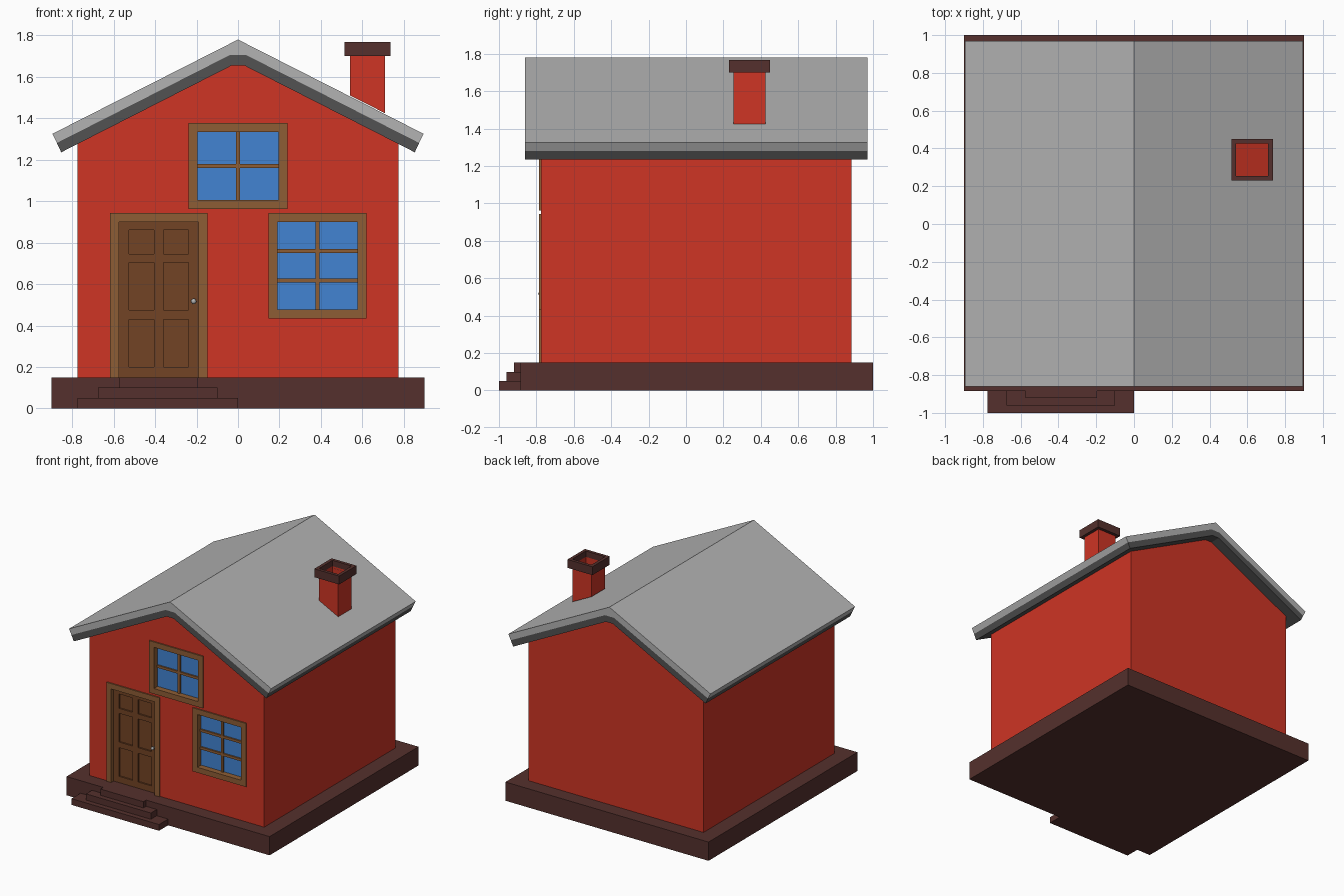
import bpy, bmesh
from mathutils import Vector

if "Cube" in bpy.data.objects:
    bpy.data.objects.remove(bpy.data.objects["Cube"])


def mat(name, r, g, b):
    m = bpy.data.materials.new(name)
    m.diffuse_color = (r, g, b, 1)
    m.use_nodes = True
    m.node_tree.nodes["Principled BSDF"].inputs["Base Color"].default_value = m.diffuse_color
    return m


RED = mat("red_wall", 0.62, 0.035, 0.018)
STONE = mat("dark_brown", 0.09, 0.03, 0.026)
WOOD = mat("frame_wood", 0.27, 0.11, 0.035)
DOOR = mat("door_wood", 0.17, 0.057, 0.018)
GLASS = mat("glass", 0.055, 0.23, 0.65)
DARK = mat("dark_grey", 0.085, 0.085, 0.085)
GREY = mat("grey", 0.45, 0.45, 0.45)


def finish(name, bm, material):
    bmesh.ops.recalc_face_normals(bm, faces=bm.faces)
    me = bpy.data.meshes.new(name)
    bm.to_mesh(me)
    bm.free()
    if material:
        me.materials.append(material)
    ob = bpy.data.objects.new(name, me)
    bpy.context.collection.objects.link(ob)
    return ob


def boxes(name, material, *spans):
    """One object made of boxes, each (x0, x1, y0, y1, z0, z1)."""
    bm = bmesh.new()
    for x0, x1, y0, y1, z0, z1 in spans:
        vs = bmesh.ops.create_cube(bm, size=1)["verts"]
        bmesh.ops.scale(bm, vec=(x1 - x0, y1 - y0, z1 - z0), verts=vs)
        bmesh.ops.translate(bm, vec=((x0 + x1) / 2, (y0 + y1) / 2, (z0 + z1) / 2), verts=vs)
    return finish(name, bm, material)


def prism(name, material, half, y0, y1):
    """Mirror a right-hand (x, z) profile in x and extrude it along y."""
    pts = half + [(-x, z) for x, z in reversed(half) if x > 0]
    bm = bmesh.new()
    face = bm.faces.new([bm.verts.new((x, y0, z)) for x, z in pts])
    ext = bmesh.ops.extrude_face_region(bm, geom=[face])["geom"]
    bmesh.ops.translate(bm, vec=(0, y1 - y0, 0),
                        verts=[g for g in ext if isinstance(g, bmesh.types.BMVert)])
    return finish(name, bm, material)


# Foundation and steps
boxes("foundation", STONE, (-0.9, 0.9, -0.885, 1.0, 0, 0.15))
boxes("steps", STONE,
      (-0.775, 0.0, -1.0, -0.88, 0, 0.05),
      (-0.675, -0.1, -0.96, -0.88, 0.05, 0.10),
      (-0.575, -0.195, -0.92, -0.88, 0.10, 0.15))

# Gabled walls
walls = prism("walls", RED, [(0.775, 0.15), (0.775, 1.278), (0.03, 1.658)], -0.775, 0.885)

# Roof covering and the darker layer under it
TOP, MID, LOW = (0.896, 1.325), (0.874, 1.281), (0.853, 1.236)
prism("roof", GREY, [(0.04, 1.705), MID, TOP, (0, 1.78)][::1], -0.86, 0.97)
prism("roof_underlayer", DARK, [(0.03, 1.655), LOW, MID, (0.04, 1.705)], -0.86, 0.97)

# Openings cut in the front wall (inner edges of door and window frames)
OPENINGS = {
    "door": (-0.575, -0.19, 0.15, 0.90),
    "upper_window": (-0.195, 0.195, 1.005, 1.335),
    "lower_window": (0.19, 0.577, 0.477, 0.90),
}
for x0, x1, z0, z1 in OPENINGS.values():
    cut = boxes("opening_cutter", None, (x0 - 0.01, x1 + 0.01, -0.9, -0.725, z0 - 0.01, z1 + 0.01))
    mod = walls.modifiers.new("opening", "BOOLEAN")
    mod.operation, mod.solver, mod.object = "DIFFERENCE", "EXACT", cut
    bpy.context.view_layer.objects.active = walls
    bpy.ops.object.modifier_apply(modifier=mod.name)
    bpy.data.objects.remove(cut)

FRONT, BACK, W = -0.785, -0.72, 0.043


def frame(name, x0, x1, z0, z1, sill):
    bottom = z0 - W if sill else z0
    parts = [(x0 - W, x0, FRONT, BACK, bottom, z1 + W),
             (x1, x1 + W, FRONT, BACK, bottom, z1 + W),
             (x0, x1, FRONT, BACK, z1, z1 + W)]
    if sill:
        parts.append((x0, x1, FRONT, BACK, z0 - W, z0))
    boxes(name + "_frame", WOOD, *parts)


def window(name, rows):
    x0, x1, z0, z1 = OPENINGS[name]
    frame(name, x0, x1, z0, z1, True)
    boxes(name + "_glass", GLASS, (x0, x1, -0.738, BACK, z0, z1))
    # Glazing bars
    xm = (x0 + x1) / 2
    bars = [(xm - 0.01, xm + 0.01, -0.75, BACK, z0, z1)]
    for i in range(1, rows):
        z = z0 + (z1 - z0) * i / rows
        bars += [(x0, xm - 0.01, -0.75, BACK, z - 0.01, z + 0.01),
                 (xm + 0.01, x1, -0.75, BACK, z - 0.01, z + 0.01)]
    boxes(name + "_bars", WOOD, *bars)


window("upper_window", 2)
window("lower_window", 3)

# Door with six sunken panels: slab, stiles and rails
x0, x1, z0, z1 = OPENINGS["door"]
frame("door", x0, x1, z0, z1, False)
xm = (x0 + x1) / 2
parts = [(x0, x1, -0.74, BACK, z0, z1)]
stiles = [(x0, x0 + 0.048), (xm - 0.024, xm + 0.024), (x1 - 0.048, x1)]
parts += [(a, b, -0.752, -0.735, z0, z1) for a, b in stiles]
for a, b in ((x0 + 0.048, xm - 0.024), (xm + 0.024, x1 - 0.048)):
    for r0, r1 in ((z0, 0.20), (0.43, 0.475), (0.705, 0.745), (0.86, z1)):
        parts.append((a, b, -0.752, -0.735, r0, r1))
boxes("door", DOOR, *parts)

# Door knob
bm = bmesh.new()
bmesh.ops.create_uvsphere(bm, u_segments=12, v_segments=8, radius=0.013)
bmesh.ops.translate(bm, vec=(-0.214, -0.777, 0.517), verts=bm.verts)
knob = finish("door_knob", bm, GREY)
for p in knob.data.polygons:
    p.use_smooth = True
boxes("knob_neck", GREY, (-0.219, -0.209, -0.772, -0.75, 0.512, 0.522))

# Open chimney shaft whose bottom follows the roof slope
bm = bmesh.new()
vs = bmesh.ops.create_cube(bm, size=0.17)["verts"]
for v in vs:
    v.co += Vector((0.625, 0.34, 0))
    v.co.z = 1.72 if v.co.z > 0 else 1.785 - 0.508 * v.co.x
top = max(bm.faces, key=lambda f: f.calc_center_median().z)
bmesh.ops.recalc_face_normals(bm, faces=bm.faces)
bmesh.ops.delete(bm, geom=[top], context="FACES_ONLY")
finish("chimney_shaft", bm, RED)

# Chimney cap ring
boxes("chimney_cap", STONE,
      (0.515, 0.54, 0.23, 0.45, 1.70, 1.767),
      (0.71, 0.735, 0.23, 0.45, 1.70, 1.767),
      (0.54, 0.71, 0.23, 0.255, 1.70, 1.767),
      (0.54, 0.71, 0.425, 0.45, 1.70, 1.767))
